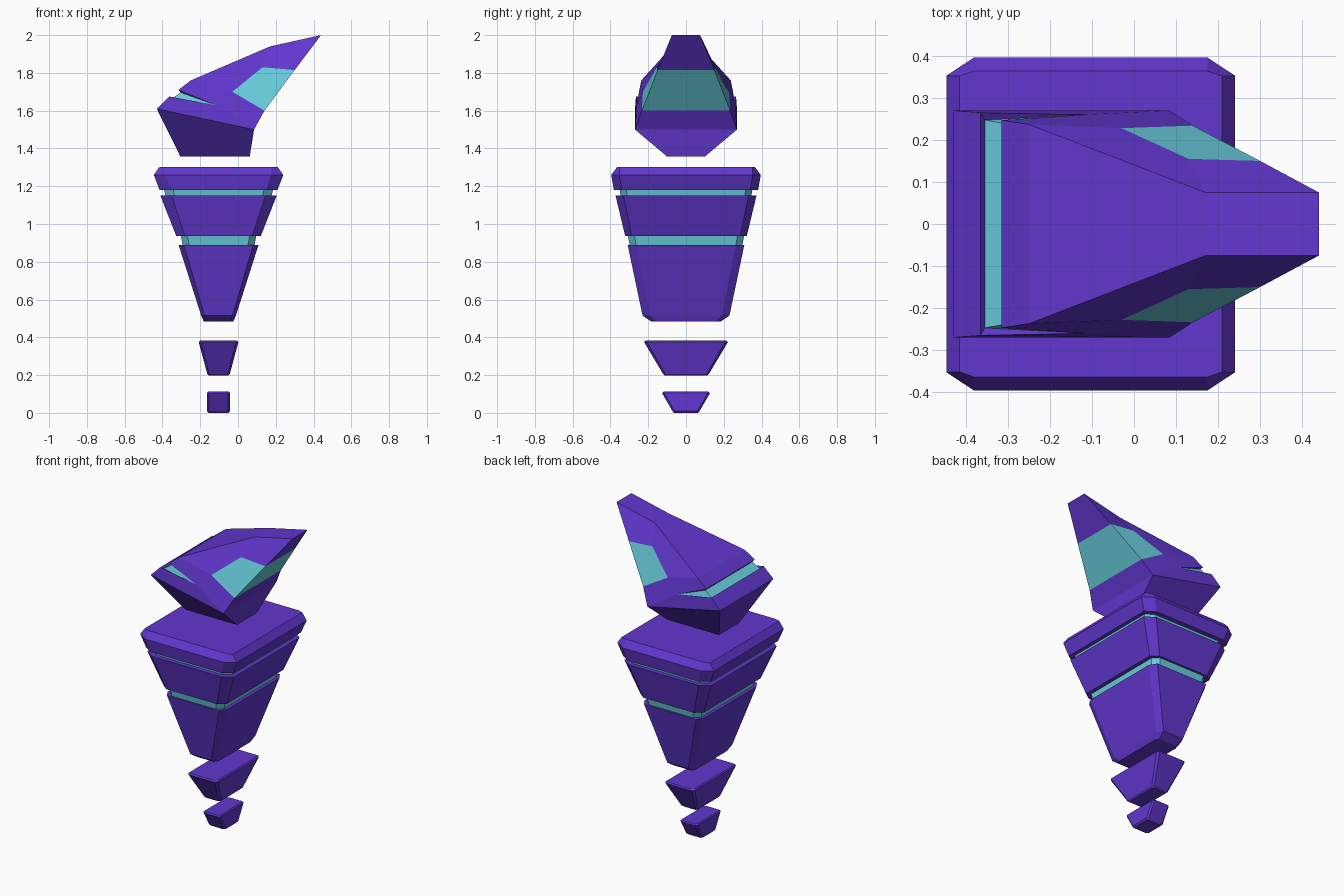
import bpy, bmesh

if "Cube" in bpy.data.objects:
    bpy.data.objects.remove(bpy.data.objects["Cube"])


def material(name, rgb):
    m = bpy.data.materials.new(name)
    m.diffuse_color = (*rgb, 1)
    m.use_nodes = True
    m.node_tree.nodes["Principled BSDF"].inputs["Base Color"].default_value = m.diffuse_color
    return m


PURPLE = material("purple shell", (0.12, 0.038, 0.62))
TEAL = material("teal glow", (0.14, 0.62, 0.72))
CX = -0.103  # body axis


def finish(name, bm, mats):
    bmesh.ops.recalc_face_normals(bm, faces=bm.faces)
    me = bpy.data.meshes.new(name)
    bm.to_mesh(me)
    bm.free()
    for m in mats:
        me.materials.append(m)
    ob = bpy.data.objects.new(name, me)
    bpy.context.collection.objects.link(ob)
    return ob


def loft(name, mat, rings):
    """Stack of corner-cut rectangles: (z, half x, half y, cut x, cut y)."""
    bm = bmesh.new()
    loops = []
    for z, hx, hy, cx, cy in rings:
        q = [(hx, hy - cy), (hx - cx, hy)]
        pts = (q + [(-x, y) for x, y in q[::-1]] + [(-x, -y) for x, y in q]
               + [(x, -y) for x, y in q[::-1]])
        loops.append([bm.verts.new((CX + x, y, z)) for x, y in pts])
    for a, b in zip(loops, loops[1:]):
        for i in range(8):
            j = (i + 1) % 8
            bm.faces.new((a[i], a[j], b[j], b[i]))
    bm.faces.new(loops[0][::-1])
    bm.faces.new(loops[-1])
    return finish(name, bm, [mat])


# Floating tail blocks
loft("tail_tip", PURPLE, [(0.0, .052, .062, .01, .01), (0.01, .061, .072, .01, .01),
                          (0.105, .061, .127, .01, .012), (0.112, .055, .12, .01, .012)])
loft("tail_block", PURPLE, [(.197, .05, .11, .01, .01), (.207, .06, .122, .01, .012),
                            (.375, .105, .222, .012, .015), (.382, .098, .214, .012, .015)])
# Tapered torso
loft("lower_torso", PURPLE, [(.483, .078, .183, .015, .025), (.515, .092, .23, .018, .04),
                             (.89, .212, .309, .028, .045)])
loft("lower_glow_band", TEAL, [(.885, .19, .298, .035, .035), (.94, .2, .308, .035, .035)])
loft("middle_torso", PURPLE, [(.937, .224, .322, .045, .035), (1.15, .308, .373, .06, .042)])
loft("upper_glow_band", TEAL, [(1.145, .28, .345, .048, .035), (1.185, .289, .352, .048, .035)])
loft("shoulder_slab", PURPLE, [(1.18, .312, .382, .06, .042), (1.26, .343, .396, .065, .043),
                               (1.303, .312, .364, .035, .012)])

# Head: one half described by named points, mirrored across y
P = dict(
    A=(.44, .075, 2.0), B=(.17, .075, 1.94), C=(-.25, .237, 1.76), D=(-.315, .247, 1.71),
    E=(-.03, .228, 1.70), F=(.13, .155, 1.83), G=(.30, .15, 1.815), H=(.14, .234, 1.60),
    I=(.085, .27, 1.50), J=(-.43, .27, 1.61), K=(-.305, .10, 1.357), L=(.062, .10, 1.357),
    M=(-.365, .265, 1.675), S=(-.12, .26, 1.63),
    T=(-.355, .247, 1.662), U=(-.303, .238, 1.696))
SIDE = ["ABFG", "BCEF", "CDSE", "SEHI", "JMSI", "JILK", "DUS", "TMS"]
SIDE_GLOW = ["EFGH", "UTS"]                      # side windows, slit ends
ACROSS = ["AB", "BC", "CD", "AG", "HI", "IL", "LK", "KJ", "JM", "DU", "TM"]
ACROSS_GLOW = ["GH", "UT"]                       # windshield, rear slit

bm = bmesh.new()
right = {k: bm.verts.new(p) for k, p in P.items()}
left = {k: bm.verts.new((p[0], -p[1], p[2])) for k, p in P.items()}
for idx, names in enumerate((SIDE, SIDE_GLOW)):
    for n in names:
        bm.faces.new([right[c] for c in n]).material_index = idx
        bm.faces.new([left[c] for c in n[::-1]]).material_index = idx
for idx, names in enumerate((ACROSS, ACROSS_GLOW)):
    for a, b in names:
        bm.faces.new((right[a], left[a], left[b], right[b])).material_index = idx
finish("head", bm, [PURPLE, TEAL])
